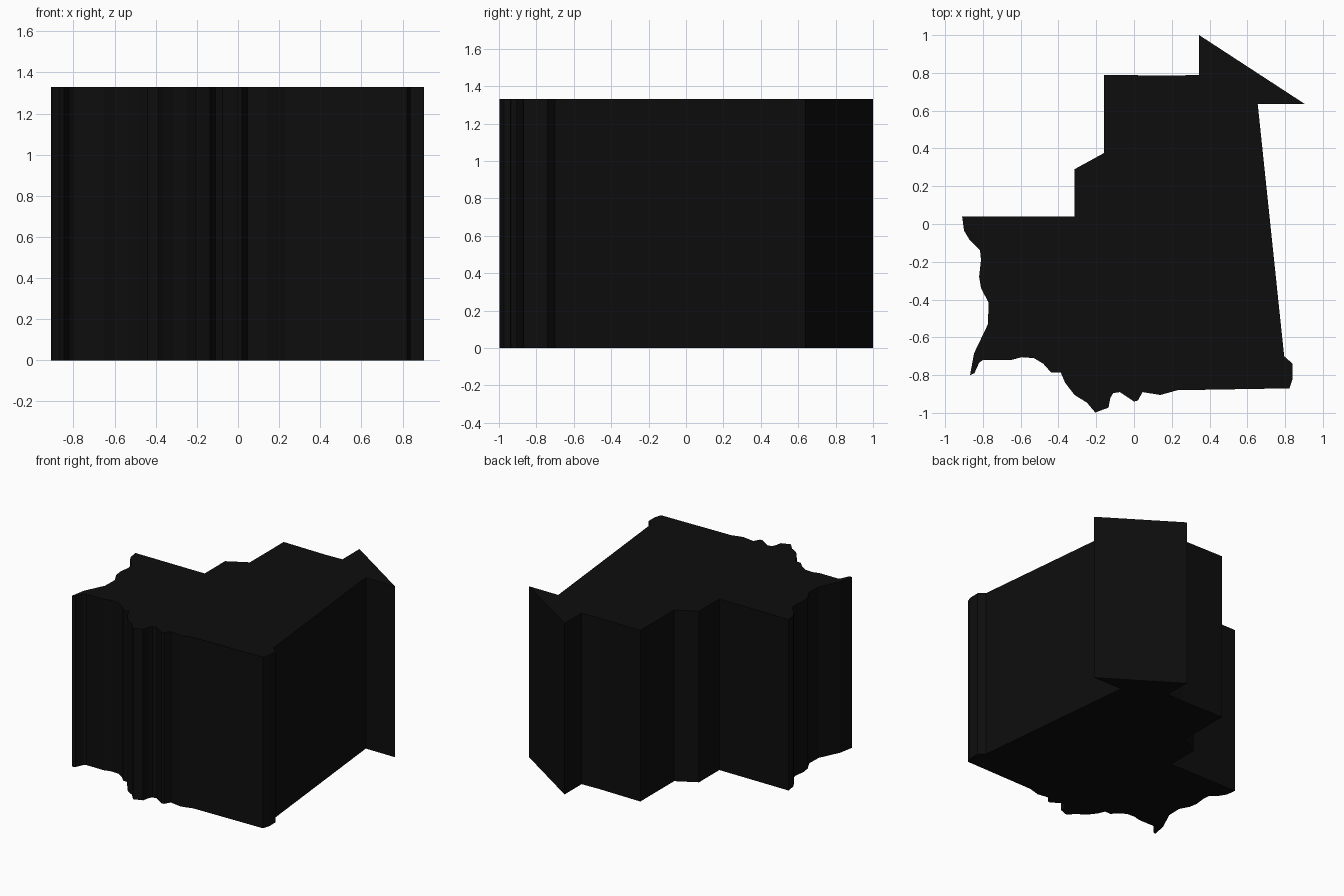
import bpy
import bmesh

HEIGHT = 1.33

# Straight borders, clockwise from the west corner
borders = [
    (-0.91, 0.04), (-0.315, 0.04), (-0.315, 0.29), (-0.16, 0.375),
    (-0.16, 0.79), (0.20, 0.785), (0.345, 0.79), (0.345, 1.0),
    (0.905, 0.635), (0.655, 0.635), (0.795, -0.70),
]

# South edge, running east to west
south_edge = [
    (0.84, -0.74), (0.84, -0.82), (0.823, -0.87), (0.23, -0.88),
    (0.14, -0.905), (0.045, -0.89), (0.02, -0.935), (0.0, -0.94),
    (-0.075, -0.89), (-0.11, -0.895), (-0.125, -0.92), (-0.135, -0.972),
    (-0.205, -0.998), (-0.25, -0.945), (-0.315, -0.905), (-0.365, -0.84),
    (-0.388, -0.785), (-0.44, -0.785), (-0.48, -0.74), (-0.53, -0.71),
    (-0.595, -0.705), (-0.65, -0.72), (-0.80, -0.72), (-0.82, -0.735),
    (-0.845, -0.79), (-0.868, -0.80),
]

# West edge, running south to north
west_edge = [
    (-0.847, -0.685), (-0.773, -0.53), (-0.77, -0.415), (-0.81, -0.34),
    (-0.82, -0.28), (-0.81, -0.19), (-0.815, -0.14), (-0.87, -0.085),
    (-0.90, -0.035),
]

# Extrude the outline into a closed slab
bm = bmesh.new()
outline = [bm.verts.new((x, y, 0)) for x, y in borders + south_edge + west_edge]
base = bm.faces.new(outline)
top = bmesh.ops.extrude_face_region(bm, geom=[base], use_keep_orig=True)
top_verts = [g for g in top["geom"] if isinstance(g, bmesh.types.BMVert)]
bmesh.ops.translate(bm, verts=top_verts, vec=(0, 0, HEIGHT))
bmesh.ops.recalc_face_normals(bm, faces=bm.faces)
bmesh.ops.triangulate(bm, faces=[f for f in bm.faces if len(f.verts) > 4])

mesh = bpy.data.meshes.new("region_block")
bm.to_mesh(mesh)
bm.free()
block = bpy.data.objects.new("region_block", mesh)
bpy.context.collection.objects.link(block)

# Near-black finish
black = bpy.data.materials.new("black")
black.diffuse_color = (0.004, 0.004, 0.004, 1)
mesh.materials.append(black)
